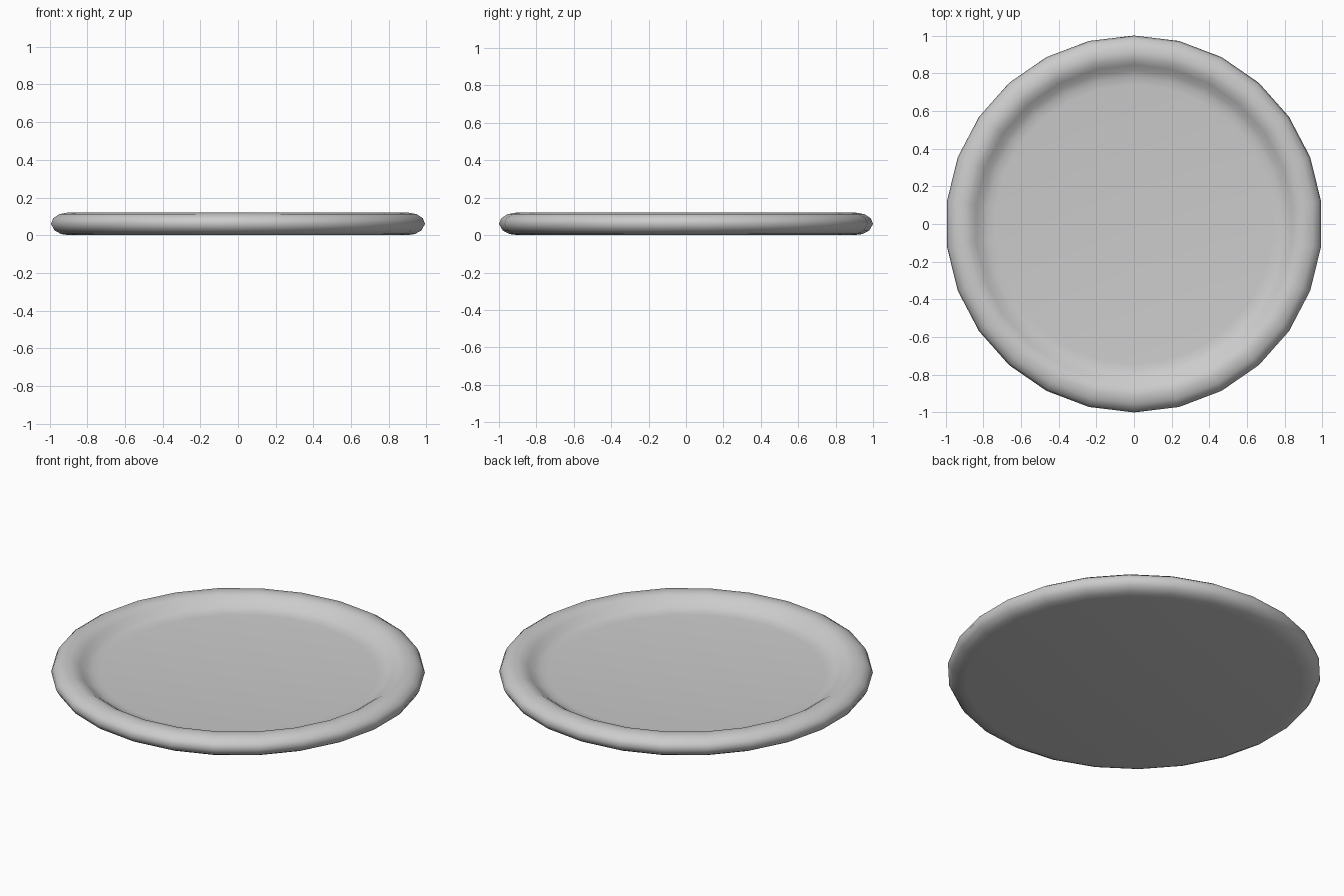
import bpy, bmesh, math

if "Cube" in bpy.data.objects:
    bpy.data.objects.remove(bpy.data.objects["Cube"])

SIDES = 26
# plate cross-section (radius, height): underside, rounded rim, inner wall, floor
profile = [(0.90, 0.0), (0.945, 0.006), (0.98, 0.025), (1.0, 0.06), (0.988, 0.09),
           (0.955, 0.112), (0.91, 0.12), (0.875, 0.113), (0.845, 0.094),
           (0.815, 0.071), (0.78, 0.058), (0.74, 0.054)]

bm = bmesh.new()
rings = []
for r, z in profile:
    ring = []
    for i in range(SIDES):
        a = math.pi / 2 + math.tau * i / SIDES
        ring.append(bm.verts.new((r * math.cos(a), r * math.sin(a), z)))
    rings.append(ring)

# rim and inner wall
for low, high in zip(rings, rings[1:]):
    for i in range(SIDES):
        j = (i + 1) % SIDES
        bm.faces.new((low[i], low[j], high[j], high[i]))

# flat underside and plate floor
bm.faces.new(rings[0][::-1])
bm.faces.new(rings[-1])
bmesh.ops.recalc_face_normals(bm, faces=bm.faces[:])
for f in bm.faces:
    f.smooth = True

mesh = bpy.data.meshes.new("plate")
bm.to_mesh(mesh)
bm.free()
plate = bpy.data.objects.new("plate", mesh)
bpy.context.collection.objects.link(plate)
